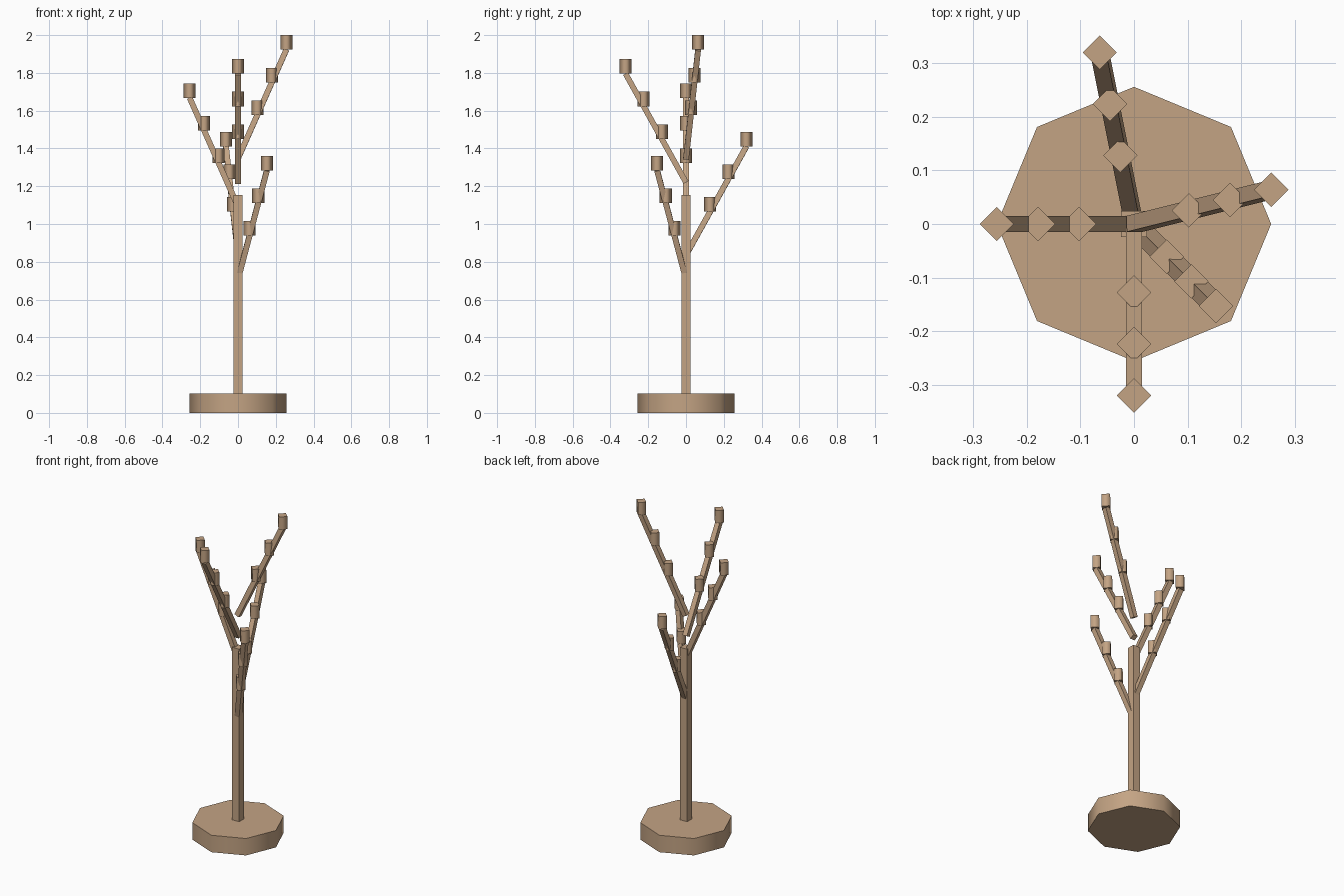
import bpy, bmesh, math
from mathutils import Vector, Matrix

if "Cube" in bpy.data.objects:
    bpy.data.objects.remove(bpy.data.objects["Cube"])

wood = bpy.data.materials.new("light_brown_wood")
wood.diffuse_color = (0.552, 0.371, 0.231, 1.0)
wood.use_nodes = True
wood.node_tree.nodes["Principled BSDF"].inputs["Base Color"].default_value = wood.diffuse_color


def prism(name, start, end, radius, sides, turn=0.0, smooth=False):
    """Straight prism from start to end; turn rotates its cross-section."""
    start, end = Vector(start), Vector(end)
    axis = end - start
    bm = bmesh.new()
    bmesh.ops.create_cone(bm, cap_ends=True, segments=sides, radius1=radius,
                          radius2=radius, depth=axis.length,
                          matrix=Matrix.Rotation(turn, 4, 'Z'))
    if smooth:
        # rounded sides, crisp caps
        for f in bm.faces:
            f.smooth = abs(f.normal.z) < 0.5
        for e in bm.edges:
            e.smooth = all(f.smooth for f in e.link_faces)
    rot = Vector((0, 0, 1)).rotation_difference(axis.normalized())
    bm.transform(Matrix.Translation((start + end) / 2) @ rot.to_matrix().to_4x4())
    me = bpy.data.meshes.new(name)
    bm.to_mesh(me)
    bm.free()
    me.materials.append(wood)
    ob = bpy.data.objects.new(name, me)
    bpy.context.collection.objects.link(ob)
    return ob


R2 = math.sqrt(2)
SQUARE = math.pi / 4

# octagonal foot and square trunk
prism("base", (0, 0, 0), (0, 0, 0.103), 0.256, 8, smooth=True)
prism("trunk", (0, 0, 0.103), (0, 0, 1.154), 0.024 * R2, 4, SQUARE)

# branches: start height, tip x, tip y; each carries three pegs
branches = [
    (0.708, 0.153, -0.153),
    (0.835, -0.064, 0.32),
    (1.092, -0.256, 0.0),
    (1.220, 0.0, -0.32),
    (1.347, 0.256, 0.064),
]
RISE, PEG_H = 0.576, 0.077
for i, (z, x, y) in enumerate(branches, 1):
    start, tip = Vector((0, 0, z)), Vector((x, y, z + RISE))
    prism(f"branch_{i}", start, tip, 0.015 * R2, 4, SQUARE)
    for j, t in enumerate((0.4, 0.7, 1.0), 1):
        p = start.lerp(tip, t)
        prism(f"peg_{i}_{j}", p, p + Vector((0, 0, PEG_H)), 0.032, 4, smooth=True)
